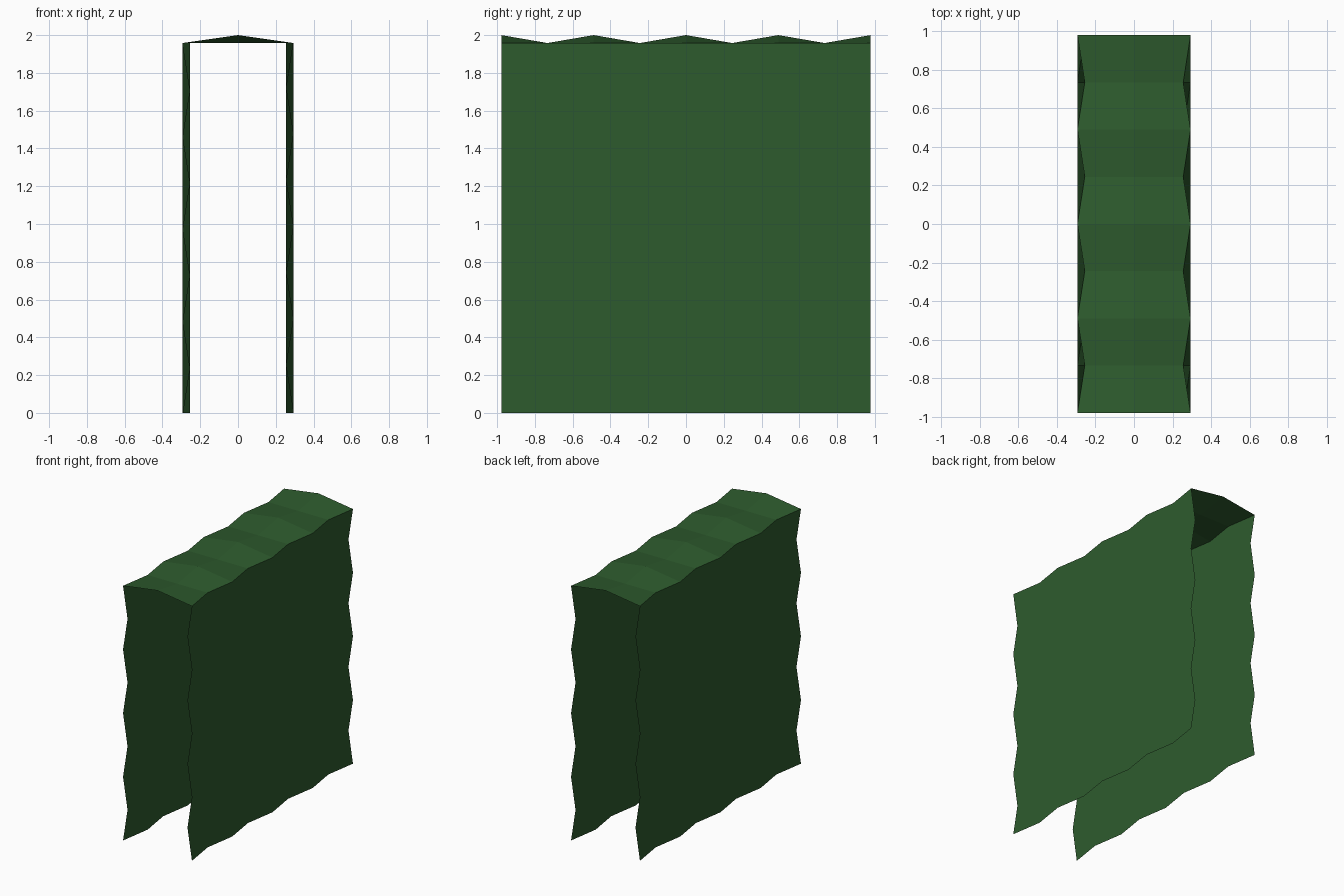
import bpy

if "Cube" in bpy.data.objects:
    bpy.data.objects.remove(bpy.data.objects["Cube"])

N = 8                       # cells along depth and height
HALF_Y, WALL_H = 0.978, 1.958
OUT_X, IN_X, RIDGE_Z = 0.293, 0.255, 2.0

leaf = bpy.data.materials.new("hedge_green")
leaf.diffuse_color = (0.027, 0.105, 0.027, 1)
leaf.use_nodes = True
leaf.node_tree.nodes["Principled BSDF"].inputs["Base Color"].default_value = leaf.diffuse_color


def sheet(name, nu, nv, point, flip=False):
    """Open grid surface with flat faces; point(i, j) gives each vertex."""
    verts = [point(i, j) for j in range(nv + 1) for i in range(nu + 1)]
    faces = []
    for j in range(nv):
        for i in range(nu):
            a = j * (nu + 1) + i
            f = (a, a + 1, a + nu + 2, a + nu + 1)
            faces.append(f[::-1] if flip else f)
    mesh = bpy.data.meshes.new(name)
    mesh.from_pydata(verts, [], faces)
    mesh.materials.append(leaf)
    obj = bpy.data.objects.new(name, mesh)
    bpy.context.collection.objects.link(obj)
    return obj


def y_at(i):
    return -HALF_Y + 2 * HALF_Y * i / N


def x_at(i, j):
    return OUT_X if (i + j) % 2 == 0 else IN_X


# Side walls: checkerboard of outward and inward dents
for side, name in ((1, "right_wall"), (-1, "left_wall")):
    sheet(name, N, N,
          lambda i, j: (side * x_at(i, j), y_at(i), WALL_H * j / N),
          flip=side < 0)


# Roof: rippled ridge joining the wall tops
def roof_point(i, j):
    z = RIDGE_Z if i == 1 and j % 2 == 0 else WALL_H
    return ((i - 1) * x_at(j, N), y_at(j), z)


sheet("roof", 2, N, roof_point)
